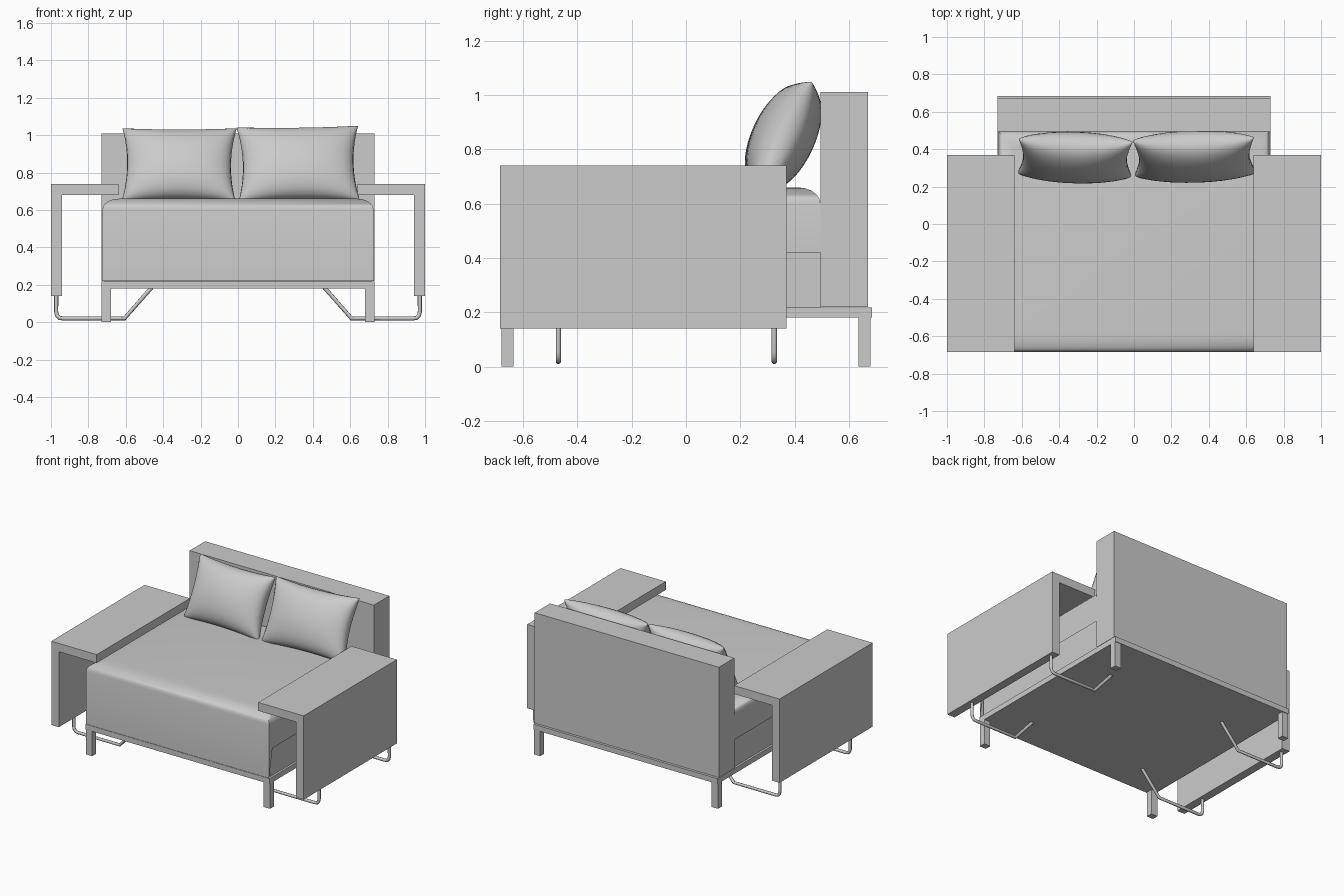
import bpy, bmesh, math
from mathutils import Matrix, Vector

if "Cube" in bpy.data.objects:
    bpy.data.objects.remove(bpy.data.objects["Cube"], do_unlink=True)

grey = bpy.data.materials.new("light_grey")
grey.use_nodes = True
COLOUR = (0.6, 0.6, 0.6, 1)
grey.diffuse_color = COLOUR
grey.node_tree.nodes["Principled BSDF"].inputs["Base Color"].default_value = COLOUR


def finish(name, bm, smooth=None):
    bmesh.ops.recalc_face_normals(bm, faces=bm.faces)
    mesh = bpy.data.meshes.new(name)
    bm.to_mesh(mesh)
    bm.free()
    mesh.materials.append(grey)
    obj = bpy.data.objects.new(name, mesh)
    bpy.context.collection.objects.link(obj)
    if smooth:
        bpy.ops.object.select_all(action='DESELECT')
        obj.select_set(True)
        bpy.context.view_layer.objects.active = obj
        bpy.ops.object.shade_smooth_by_angle(angle=math.radians(smooth))
    return obj


def box(name, x, y, z):
    bm = bmesh.new()
    size = [b - a for a, b in (x, y, z)]
    mid = [(a + b) / 2 for a, b in (x, y, z)]
    bmesh.ops.create_cube(bm, size=1, matrix=Matrix.Translation(mid) @ Matrix.Diagonal((*size, 1)))
    return finish(name, bm)


def span(side, a, b):
    return tuple(sorted((side * a, side * b)))


# Frame, back and lower cushion
box("base_frame", (-0.73, 0.73), (-0.685, 0.685), (0.18, 0.218))
box("backrest", (-0.73, 0.73), (0.495, 0.67), (0.22, 1.01))
box("lower_cushion", (-0.715, 0.715), (-0.66, 0.495), (0.218, 0.45))


# Seat cover: stacked rings with a soft top edge and a front flap
def seat_cover():
    bm = bmesh.new()
    levels = [(0, None), (0, 0.6)]
    for i in range(1, 6):
        t = math.radians(18 * i)
        levels.append((0.085 * (1 - math.cos(t)), 0.6 + 0.06 * math.sin(t)))
    rings = []
    for inset, z in levels:
        w, front, back = 0.725 - inset, -0.685 + inset, 0.495 - inset
        flap = front + 0.04
        outline = [(-w, front), (w, front), (w, flap), (w, back), (-w, back), (-w, flap)]
        rings.append([bm.verts.new((x, y, z or (0.22 if y == front else 0.42))) for x, y in outline])
    for low, high in zip(rings, rings[1:]):
        for i in range(6):
            j = (i + 1) % 6
            bm.faces.new((low[i], low[j], high[j], high[i]))
    bm.faces.new(rings[-1])
    finish("seat_cover", bm, 50)


seat_cover()


# Arms: L-shaped profile swept front to back
def arm(name, side):
    profile = [(0.64, 0.74), (1, 0.74), (1, 0.14), (0.94, 0.14), (0.94, 0.68), (0.64, 0.68)]
    bm = bmesh.new()
    face = bm.faces.new([bm.verts.new((side * x, -0.685, z)) for x, z in profile])
    swept = bmesh.ops.extrude_face_region(bm, geom=[face])["geom"]
    bmesh.ops.translate(bm, vec=(0, 1.055, 0),
                        verts=[v for v in swept if isinstance(v, bmesh.types.BMVert)])
    finish(name, bm)


# Bent tubes carrying the arms
def tube(name, side, y):
    path = [(0.972, 0.15), (0.972, 0.055), (0.968, 0.036), (0.955, 0.023), (0.935, 0.02),
            (0.607, 0.02), (0.458, 0.19)]
    points = [Vector((side * x, y, z)) for x, z in path]
    bm = bmesh.new()
    rings = []
    for i, p in enumerate(points):
        before = (p - points[max(i - 1, 0)]).normalized()
        after = (points[min(i + 1, len(points) - 1)] - p).normalized()
        across = (before + after).normalized().cross(Vector((0, 1, 0)))
        rings.append([bm.verts.new(p + 0.011 * (across * math.cos(a) + Vector((0, 0.9 * math.sin(a), 0))))
                      for a in (math.tau * k / 10 for k in range(10))])
    for low, high in zip(rings, rings[1:]):
        for k in range(10):
            m = (k + 1) % 10
            bm.faces.new((low[k], low[m], high[m], high[k]))
    for ring in (rings[0], rings[-1]):
        bm.faces.new(ring)
    finish(name, bm, 40)


for side, word in ((1, "left"), (-1, "right")):
    arm(word + "_arm", side)
    for y, place in ((-0.47, "front"), (0.325, "back")):
        tube(f"{word}_{place}_tube", side, y)
    box(f"{word}_front_leg", span(side, 0.68, 0.73), (-0.68, -0.635), (0, 0.18))
    box(f"{word}_back_leg", span(side, 0.68, 0.73), (0.635, 0.68), (0, 0.18))


# Pillows: puffed sheets with pinched corners, leaning on the back
def pillow(name, centre, width, height, roll, turn):
    n = 20
    bm = bmesh.new()
    for sign in (1, -1):
        grid = []
        for i in range(n + 1):
            u = math.sin(math.pi * (i / n - 0.5))
            row = []
            for j in range(n + 1):
                v = math.sin(math.pi * (j / n - 0.5))
                x = u * width / 2 * (1 - 0.09 * (1 - v * v))
                z = v * height / 2 * (1 - 0.07 * (1 - u * u))
                puff = 0.115 * (max(0, (1 - u * u) * (1 - v * v))) ** 0.42
                row.append(bm.verts.new((x, sign * puff, z)))
            grid.append(row)
        for i in range(n):
            for j in range(n):
                bm.faces.new((grid[i][j], grid[i + 1][j], grid[i + 1][j + 1], grid[i][j + 1]))
    bmesh.ops.remove_doubles(bm, verts=bm.verts, dist=0.0005)
    lean = Matrix.Rotation(math.radians(-25), 4, 'X')
    bm.transform(Matrix.Translation(centre) @ Matrix.Rotation(turn, 4, 'Z') @ lean
                 @ Matrix.Rotation(roll, 4, 'Y'))
    finish(name, bm, 80)


pillow("right_pillow", (-0.315, 0.355, 0.84), 0.61, 0.43, 0.0, -0.03)
pillow("left_pillow", (0.322, 0.36, 0.845), 0.65, 0.44, -0.015, 0.02)
